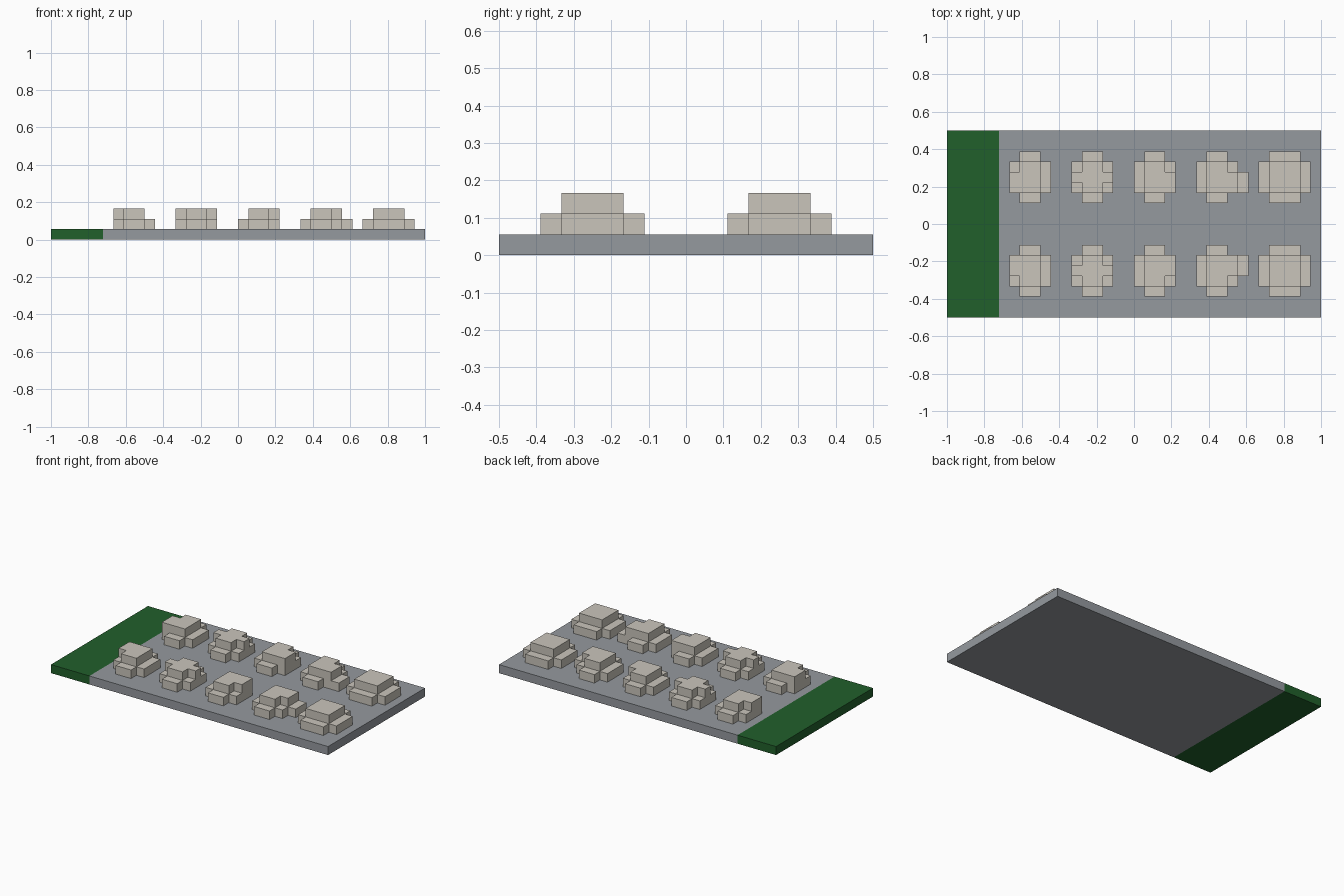
import bpy, bmesh
from mathutils import Vector

if "Cube" in bpy.data.objects:
    bpy.data.objects.remove(bpy.data.objects["Cube"])

U = 1 / 18  # one block of the layout grid


def material(name, rgb):
    m = bpy.data.materials.new(name)
    m.diffuse_color = (*rgb, 1)
    m.use_nodes = True
    m.node_tree.nodes["Principled BSDF"].inputs["Base Color"].default_value = m.diffuse_color
    return m


GREEN = material("park green", (0.015, 0.115, 0.024))
GREY = material("paving grey", (0.30, 0.32, 0.345))
STONE = material("pale stone", (0.59, 0.56, 0.50))


def box_cells(x0, x1, y0, y1, z0, z1):
    return {(x, y, z) for x in range(x0, x1) for y in range(y0, y1) for z in range(z0, z1)}


def blocks(name, cells, mat, flip=1):
    """Outer skin of a set of grid blocks, merged into large flat faces."""
    bm = bmesh.new()
    for c in cells:
        for axis in range(3):
            for side in (0, 1):
                n = list(c)
                n[axis] += 2 * side - 1
                if tuple(n) in cells:
                    continue
                a, b = (axis + 1) % 3, (axis + 2) % 3
                ring = []
                for da, db in ((0, 0), (1, 0), (1, 1), (0, 1)):
                    p = Vector(c)
                    p[axis] += side
                    p[a] += da
                    p[b] += db
                    ring.append(bm.verts.new((p.x * U, p.y * U * flip, p.z * U)))
                bm.faces.new(ring if side else ring[::-1])
    bmesh.ops.remove_doubles(bm, verts=bm.verts, dist=0.001)
    bmesh.ops.dissolve_limit(bm, angle_limit=0.01, verts=bm.verts, edges=bm.edges)
    bmesh.ops.recalc_face_normals(bm, faces=bm.faces)
    me = bpy.data.meshes.new(name)
    bm.to_mesh(me)
    bm.free()
    me.materials.append(mat)
    bpy.context.collection.objects.link(bpy.data.objects.new(name, me))


# Base slab: green strip and paved ground
blocks("green_strip", box_cells(-18, -13, -9, 9, 0, 1), GREEN)
blocks("paved_ground", box_cells(-13, 18, -9, 9, 0, 1), GREY)

# Buildings: lower storey x range, upper storey x range, porch x range,
# and upper-storey corner blocks left open as terraces
ALL_CORNERS = [(-6, 3), (-6, 5), (-3, 3), (-3, 5)]
BUILDINGS = [
    ((-12, -8), (-12, -9), (-11, -9), [(-12, 5)]),
    ((-6, -2), (-6, -2), (-5, -3), ALL_CORNERS),
    ((0, 4), (1, 4), (1, 3), [(3, 5)]),
    ((6, 11), (7, 10), (7, 9), [(9, 5)]),
    ((12, 17), (13, 16), (13, 16), []),
]
for i, (lower, upper, porch, open_blocks) in enumerate(BUILDINGS, 1):
    cells = box_cells(*lower, 3, 6, 1, 2) | box_cells(*porch, 2, 7, 1, 2)
    cells |= box_cells(*upper, 3, 6, 2, 3)
    cells -= {(x, y, 2) for x, y in open_blocks}
    if i == 4:  # short side wing
        cells.discard((10, 5, 1))
    # The front row mirrors the back row
    blocks(f"back_building_{i}", cells, STONE)
    blocks(f"front_building_{i}", cells, STONE, flip=-1)
